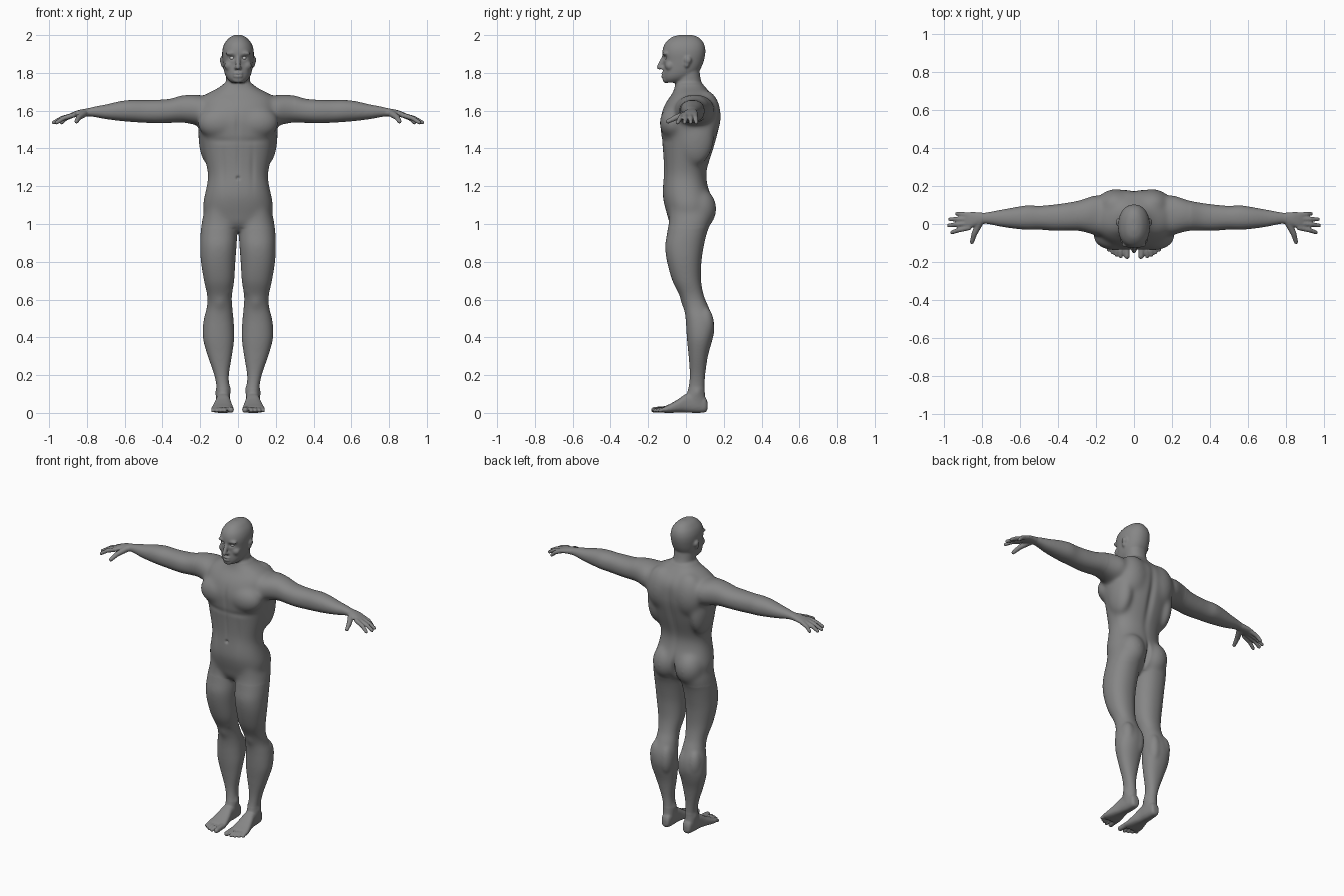
import bpy, bmesh, math
from mathutils import Vector, Matrix

bm = bmesh.new()


def spline(rows, steps=5):
    """Catmull-Rom resampling of a table of section bounds."""
    out, n = [], len(rows)
    for i in range(n - 1):
        a, b, c, d = (rows[max(0, min(n - 1, i + k))] for k in (-1, 0, 1, 2))
        for j in range(steps):
            t = j / steps
            out.append([q + .5 * t * (r - p + t * (2*p - 5*q + 4*r - s + t * (3*(q - r) + s - p)))
                        for p, q, r, s in zip(a, b, c, d)])
    return out + [list(rows[-1])]


def loft(axis, rows, e=2.2, n=40):
    """Rows: position on the axis, then low/high bounds on the other two axes."""
    others = [k for k in range(3) if k != axis]
    rings = []
    for t, a0, a1, b0, b1 in spline(rows):
        ring = []
        for i in range(n):
            ang = 2 * math.pi * i / n
            u, v = (math.copysign(abs(f) ** (2 / e), f) for f in (math.cos(ang), math.sin(ang)))
            co = [0, 0, 0]
            co[axis] = t
            co[others[0]] = (a0 + a1) / 2 + u * (a1 - a0) / 2
            co[others[1]] = (b0 + b1) / 2 + v * (b1 - b0) / 2
            ring.append(bm.verts.new(co))
        rings.append(ring)
    for r, s in zip(rings, rings[1:]):
        for i in range(n):
            bm.faces.new((r[i], r[(i + 1) % n], s[(i + 1) % n], s[i]))
    bm.faces.new(rings[0][::-1])
    bm.faces.new(rings[-1])


def blob(loc, size):
    bmesh.ops.create_uvsphere(bm, u_segments=24, v_segments=16, radius=1,
                              matrix=Matrix.Translation(loc) @ Matrix.Diagonal((*size, 1)))


def tube(points, radii):
    """Rounded, tapered chain for fingers and toes."""
    pts = [Vector(p) for p in points]
    for p, r in zip(pts, radii):
        blob(p, (r, r, r))
    for p, q, r, s in zip(pts, pts[1:], radii, radii[1:]):
        m = Matrix.Translation((p + q) / 2) @ (q - p).to_track_quat('Z', 'Y').to_matrix().to_4x4()
        bmesh.ops.create_cone(bm, cap_ends=True, segments=16, radius1=r, radius2=s,
                              depth=(q - p).length, matrix=m)


# Leg
loft(2, [(1.10, .03, .17, -.09, .13), (1.02, .002, .19, -.09, .133), (.95, .004, .198, -.10, .11),
         (.88, .008, .20, -.11, .094), (.80, .014, .196, -.10, .082), (.70, .02, .18, -.072, .08),
         (.62, .032, .163, -.033, .095), (.56, .03, .165, -.012, .12), (.50, .024, .18, -.002, .144),
         (.44, .02, .187, .002, .15), (.38, .021, .183, .006, .138), (.30, .032, .16, .014, .116),
         (.20, .048, .126, .02, .102), (.13, .045, .113, .012, .099), (.08, .042, .115, 0, .102),
         (.03, .045, .11, 0, .11)])
# Foot and toes
loft(1, [(.114, .058, .092, .018, .055), (.10, .048, .105, .003, .085), (.05, .042, .112, 0, .11),
         (0, .04, .118, .002, .10), (-.04, .032, .128, .002, .073), (-.08, .025, .138, 0, .05),
         (-.11, .021, .142, 0, .036), (-.126, .024, .134, .003, .026)], 2.6)
tube([(.04, -.11, .02), (.037, -.17, .016)], (.017, .0155))
for x, y in ((.068, -.171), (.090, -.163), (.111, -.151), (.131, -.136)):
    tube([(x - .002, -.10, .02), (x, y + .025, .022), (x + .002, y, .012)], (.0105, .0095, .0105))
# Arm and palm
loft(0, [(.12, -.05, .13, 1.55, 1.67), (.20, -.06, .152, 1.522, 1.682), (.25, -.046, .138, 1.53, 1.686),
         (.30, -.036, .122, 1.537, 1.68), (.36, -.035, .111, 1.535, 1.663), (.42, -.036, .103, 1.533, 1.658),
         (.50, -.03, .096, 1.536, 1.656), (.56, -.031, .099, 1.54, 1.657), (.62, -.026, .09, 1.545, 1.651),
         (.70, -.015, .076, 1.555, 1.633), (.76, -.003, .065, 1.566, 1.622), (.80, .001, .06, 1.57, 1.612),
         (.84, -.012, .063, 1.568, 1.604), (.87, -.025, .062, 1.564, 1.594), (.893, -.028, .058, 1.561, 1.583)])
# Fingers and thumb
for y, tx, ty in ((-.02, .968, -.044), (.003, .985, -.008), (.026, .979, .025), (.048, .942, .054)):
    mx = .88 + .5 * (tx - .88)
    tube([(.87, y, 1.577), (mx, (y + ty) / 2, 1.560), (tx - .008, ty, 1.537)], (.0135, .0125, .0105))
tube([(.81, .015, 1.588), (.842, -.05, 1.565), (.855, -.095, 1.543)], (.02, .0155, .0115))
# Muscles: glute, chest, shoulder blade, flank, shoulder, calf, thigh
for loc, size in (((.084, .07, 1.08), (.088, .092, .11)), ((.10, -.066, 1.535), (.115, .074, .088)),
                  ((.095, .10, 1.57), (.105, .085, .14)), ((.15, .05, 1.47), (.06, .10, .16)),
                  ((.22, .05, 1.613), (.09, .088, .072)), ((.065, .10, .45), (.042, .05, .10)),
                  ((.135, .10, .47), (.045, .048, .09)), ((.062, .0, .69), (.035, .042, .08)),
                  # Ear, brow, cheek, nostril
                  ((.083, .01, 1.868), (.014, .02, .021)), ((.081, .004, 1.845), (.01, .014, .018)),
                  ((.032, -.108, 1.903), (.034, .017, .012)), ((.043, -.085, 1.838), (.03, .026, .028)),
                  ((.012, -.124, 1.826), (.009, .014, .009))):
    blob(loc, size)

# Mirror all side parts
dup = bmesh.ops.duplicate(bm, geom=bm.verts[:] + bm.edges[:] + bm.faces[:])['geom']
for v in dup:
    if isinstance(v, bmesh.types.BMVert):
        v.co.x *= -1

# Torso
loft(2, [(z, -w, w, a, b) for z, w, a, b in (
    (.96, .04, -.05, .05), (1.0, .12, -.085, .10), (1.05, .175, -.10, .128), (1.10, .185, -.114, .14),
    (1.15, .177, -.123, .132), (1.20, .166, -.122, .117), (1.25, .159, -.118, .109), (1.30, .165, -.117, .115),
    (1.40, .188, -.123, .147), (1.50, .206, -.134, .174), (1.56, .213, -.135, .18), (1.62, .21, -.118, .177),
    (1.66, .2, -.095, .16), (1.69, .165, -.073, .134), (1.72, .106, -.06, .108), (1.75, .066, -.05, .08))], 2.3)
# Neck
loft(2, [(z, -w, w, a, b) for z, w, a, b in (
    (1.64, .08, -.085, .12), (1.70, .07, -.067, .11), (1.75, .064, -.055, .083),
    (1.80, .063, -.05, .073), (1.86, .06, -.04, .07))])
# Head
loft(2, [(z, -w, w, a, b) for z, w, a, b in (
    (2.001, .016, -.035, .03), (1.988, .044, -.076, .066), (1.96, .069, -.108, .092), (1.93, .081, -.122, .102),
    (1.90, .084, -.125, .102), (1.87, .082, -.121, .096), (1.84, .079, -.118, .086), (1.81, .074, -.12, .07),
    (1.785, .066, -.121, .045), (1.765, .053, -.119, .015), (1.748, .033, -.108, -.03))], 2.2)
# Nose, lips, chin
tube([(0, -.114, 1.89), (0, -.130, 1.855), (0, -.142, 1.83)], (.011, .0125, .0135))
for z in (1.797, 1.782):
    blob((0, -.119, z), (.027, .013, .0085))
blob((0, -.106, 1.764), (.03, .018, .018))

# Fuse everything into one skin
bmesh.ops.recalc_face_normals(bm, faces=bm.faces)
mesh = bpy.data.meshes.new("body")
bm.to_mesh(mesh)
bm.free()
body = bpy.data.objects.new("body", mesh)
bpy.context.collection.objects.link(body)
mod = body.modifiers.new("fuse", 'REMESH')
mod.mode = 'VOXEL'
mod.voxel_size = .0052
skin = bmesh.new()
skin.from_object(body, bpy.context.evaluated_depsgraph_get())
body.modifiers.clear()

# Soften: lightly everywhere, a little on the head, more on limbs, most on the trunk
head = [v for v in skin.verts if v.co.z > 1.74]
limbs = [v for v in skin.verts if abs(v.co.x) < .8 and .13 < v.co.z < 1.735]
trunk = [v for v in limbs if abs(v.co.x) < .30 and v.co.z > .98]
for verts, count in ((skin.verts[:], 2), (head, 3), (limbs, 16), (trunk, 40)):
    for _ in range(count):
        bmesh.ops.smooth_vert(skin, verts=verts, factor=.5, use_axis_x=True, use_axis_y=True, use_axis_z=True)


def push(c, r, d):
    """Soft sculpting stroke, mirrored across x."""
    for s in ((1, -1) if c[0] else (1,)):
        for v in skin.verts:
            q = ((v.co.z - c[2]) / r[2]) ** 2
            if q < 6:
                q += ((v.co.x - s * c[0]) / r[0]) ** 2 + ((v.co.y - c[1]) / r[1]) ** 2
                if q < 6:
                    v.co += Vector((s * d[0], d[1], d[2])) * math.exp(-q)


push((.031, -.12, 1.88), (.017, .04, .011), (0, .011, 0))      # eye sockets
push((0, -.13, 1.7895), (.022, .02, .004), (0, .004, 0))       # mouth
push((0, .17, 1.42), (.022, .08, .2), (0, -.012, 0))           # spine
push((0, .15, 1.05), (.011, .07, .07), (0, -.026, 0))          # cleft
push((0, -.14, 1.53), (.014, .05, .07), (0, .005, 0))          # breastbone
push((.09, -.13, 1.44), (.08, .05, .018), (0, .004, 0))        # under chest
push((0, -.12, 1.35), (.010, .05, .09), (0, .003, 0))          # belly line
push((.078, -.12, 1.30), (.014, .05, .10), (0, .004, 0))       # belly sides
push((0, -.12, 1.243), (.009, .04, .009), (0, .011, 0))        # navel
push((.095, -.02, .58), (.028, .04, .032), (0, -.005, 0))      # kneecaps
push((.113, .06, .11), (.02, .022, .022), (.006, 0, 0))        # outer ankles
push((.045, .05, .125), (.02, .022, .022), (-.006, 0, 0))      # inner ankles
skin.to_mesh(mesh)
skin.free()


def paint(ob, name, grey):
    mat = bpy.data.materials.new(name)
    mat.diffuse_color = (grey, grey, grey, 1)
    ob.data.materials.append(mat)


paint(body, "dark_grey_skin", .24)

# Eyes
for side, s in (("left", 1), ("right", -1)):
    bpy.ops.mesh.primitive_uv_sphere_add(segments=24, ring_count=16, radius=.0135, location=(s * .031, -.0985, 1.88))
    eye = bpy.context.object
    eye.name = side + "_eye"
    paint(eye, side + "_eye_white", .8)

for ob in bpy.context.collection.objects:
    for p in ob.data.polygons:
        p.use_smooth = True
